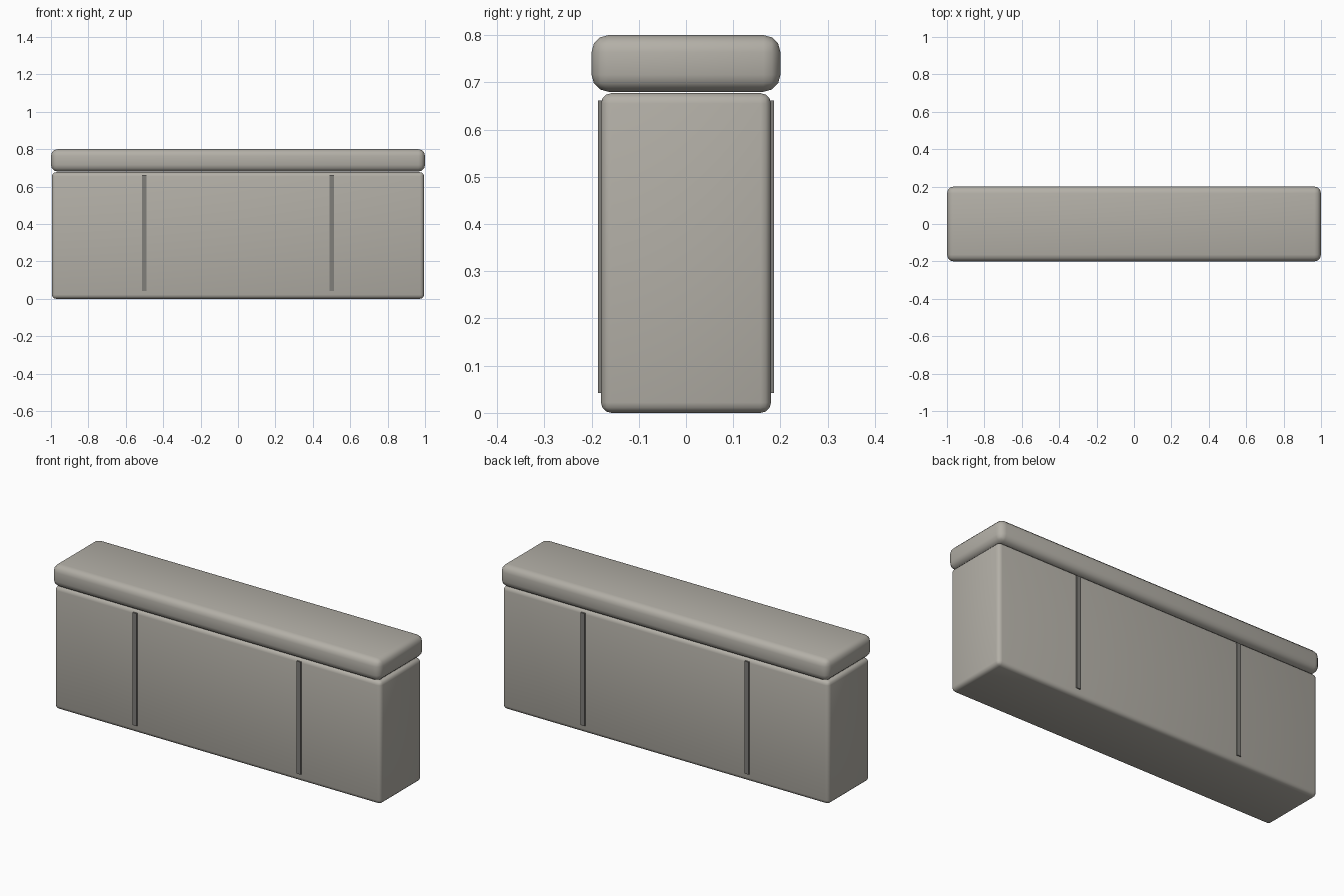
import bpy
import math

default_cube = bpy.data.objects.get("Cube")
if default_cube:
    bpy.data.objects.remove(default_cube, do_unlink=True)


def make_material(name, colour):
    mat = bpy.data.materials.new(name)
    mat.use_nodes = True
    mat.diffuse_color = colour
    mat.node_tree.nodes["Principled BSDF"].inputs["Base Color"].default_value = colour
    return mat


def add_block(name, low, high, mat, bevel=0, segments=3):
    """Box between two corners, with optional rounded edges."""
    centre = [(a + b) / 2 for a, b in zip(low, high)]
    bpy.ops.mesh.primitive_cube_add(size=1, location=centre)
    block = bpy.context.object
    block.name = name
    block.scale = [b - a for a, b in zip(low, high)]
    bpy.ops.object.transform_apply(location=False, rotation=False, scale=True)
    block.data.materials.append(mat)
    if bevel:
        rounding = block.modifiers.new("rounded_edges", 'BEVEL')
        rounding.width = bevel
        rounding.segments = segments
        bpy.ops.object.modifier_apply(modifier=rounding.name)
        bpy.ops.object.shade_smooth_by_angle(angle=math.radians(40))
    return block


stone = make_material("warm_grey_stone", (0.45, 0.43, 0.385, 1))
joint = make_material("dark_grey_joint", (0.215, 0.21, 0.195, 1))

# Wall body and overhanging rounded coping
add_block("wall_body", (-0.995, -0.18, 0), (0.995, 0.18, 0.677), stone, 0.022)
add_block("coping", (-1, -0.2, 0.68), (1, 0.2, 0.8), stone, 0.036)

# Vertical joint strips on the front and back faces
for x, side in ((-0.5, "right"), (0.5, "left")):
    for sign, face in ((-1, "front"), (1, "back")):
        y_low, y_high = sorted((sign * 0.174, sign * 0.186))
        add_block(f"{face}_joint_{side}", (x - 0.012, y_low, 0.042),
                  (x + 0.012, y_high, 0.662), joint)
